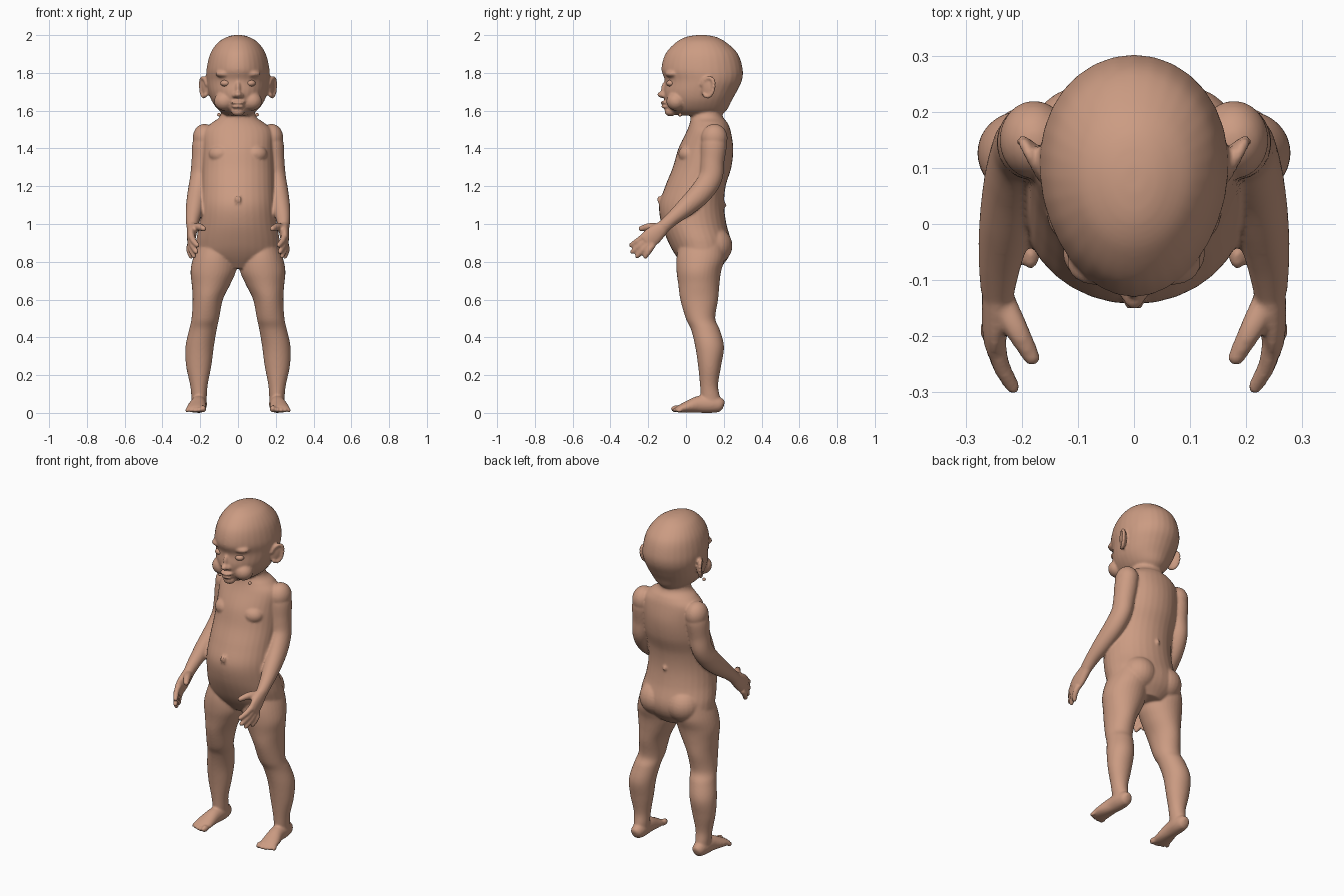
import bpy, bmesh, math
from mathutils import Vector, Matrix

skin = bpy.data.materials.new("warm skin")
skin.diffuse_color = (0.60, 0.33, 0.225, 1)


def spline(rows, n=6):
    """Catmull-Rom interpolation through rows of numbers."""
    out = []
    for i in range(len(rows) - 1):
        a, b = rows[max(i - 1, 0)], rows[i]
        c, d = rows[i + 1], rows[min(i + 2, len(rows) - 1)]
        for k in range(n):
            t = k / n
            out.append([0.5 * (2 * q + (r - p) * t + (2 * p - 5 * q + 4 * r - s) * t * t
                               + (3 * q - p - 3 * r + s) * t ** 3)
                        for p, q, r, s in zip(a, b, c, d)])
    return out + [list(rows[-1])]


def loft(bm, rows, tilt=False, taper=0.0, side=1, sides=32):
    """Skin elliptical rings (x, y, z, rx, ry); tilt turns them along the path."""
    pts = spline(rows)
    rings = []
    for i, (x, y, z, rx, ry) in enumerate(pts):
        u, v = Vector((1, 0, 0)), Vector((0, 1, 0))
        if tilt:
            t = Vector(pts[min(i + 1, len(pts) - 1)][:3]) - Vector(pts[max(i - 1, 0)][:3])
            t.normalize()
            u = (u - t * u.dot(t)).normalized()
            v = t.cross(u)
        ring = []
        for k in range(sides):
            a = 2 * math.pi * k / sides
            p = Vector((x, y, z)) + u * rx * math.cos(a) * (1 + taper * math.sin(a)) + v * ry * math.sin(a)
            ring.append(bm.verts.new((p.x * side, p.y, p.z)))
        rings.append(ring)
    for r, q in zip(rings, rings[1:]):
        for k in range(sides):
            j = (k + 1) % sides
            bm.faces.new((r[k], r[j], q[j], q[k]))
    bm.faces.new(rings[0][::-1])
    bm.faces.new(rings[-1])


def ball(bm, c, r, side=1, rot=None):
    """Ellipsoid, optionally turned and mirrored."""
    m = Matrix.Translation(c) @ (rot or Matrix()) @ Matrix.Diagonal((*r, 1))
    m = Matrix.Diagonal((side, 1, 1, 1)) @ m
    bmesh.ops.create_uvsphere(bm, u_segments=24, v_segments=16, radius=1, matrix=m)


def finish(bm, name):
    bmesh.ops.recalc_face_normals(bm, faces=bm.faces[:])
    me = bpy.data.meshes.new(name)
    bm.to_mesh(me)
    bm.free()
    me.materials.append(skin)
    for p in me.polygons:
        p.use_smooth = True
    ob = bpy.data.objects.new(name, me)
    bpy.context.collection.objects.link(ob)
    return ob


bm = bmesh.new()

# Torso and neck
loft(bm, [(0, .11, 1.64, .085, .08), (0, .11, 1.57, .095, .085), (0, .12, 1.535, .14, .1),
          (0, .12, 1.49, .182, .117), (0, .105, 1.4, .185, .145), (0, .085, 1.3, .188, .155),
          (0, .05, 1.2, .19, .16), (0, .03, 1.1, .196, .172), (0, .042, 1.0, .206, .172),
          (0, .074, .9, .222, .166), (0, .088, .83, .21, .14), (0, .09, .765, .1, .09)])

# Head, narrower towards the face
loft(bm, [(0, .08, 2.0, .02, .025), (0, .08, 1.99, .058, .08), (0, .08, 1.96, .107, .135),
          (0, .083, 1.9, .147, .192), (0, .085, 1.82, .166, .215), (0, .092, 1.76, .166, .204),
          (0, .075, 1.7, .156, .193), (0, .065, 1.65, .138, .175), (0, .062, 1.605, .105, .155),
          (0, .07, 1.575, .065, .115)], taper=.08)

# Nose, lips, chin and navel
ball(bm, (0, -.122, 1.685), (.022, .03, .018))
ball(bm, (0, -.112, 1.715), (.014, .02, .04))
ball(bm, (0, -.11, 1.643), (.04, .026, .010))
ball(bm, (0, -.106, 1.622), (.034, .026, .010))
ball(bm, (0, -.082, 1.595), (.035, .032, .025))
ball(bm, (0, -.131, 1.05), (.01, .009, .012))
ball(bm, (0, .20, 1.1), (.012, .015, .016))

for s in (1, -1):
    # Cheeks, nostrils, brows and neck folds
    ball(bm, (.072, -.052, 1.65), (.055, .052, .05), s)
    ball(bm, (.019, -.116, 1.68), (.012, .017, .012), s)
    ball(bm, (.065, -.07, 1.795), (.055, .04, .022), s)
    ball(bm, (.1, -.03, 1.578), (.012, .012, .012), s)
    ball(bm, (.009, -.143, 1.13), (.006, .01, .024), s)

    # Ear: thin shell with a raised rim
    turn = Matrix.Rotation(math.radians(-28), 4, 'Z') @ Matrix.Rotation(math.radians(-12), 4, 'X')
    ball(bm, (.172, .115, 1.725), (.014, .04, .052), s, turn)
    loop = [Vector((.006, .036 * math.cos(a), .05 * math.sin(a) * (1 + .15 * math.cos(a))))
            for a in [math.radians(d) for d in range(-110, 171, 20)]]
    for p in loop:
        ball(bm, Vector((.176, .118, 1.725)) + turn.to_3x3() @ p, (.011, .011, .011), s)

    # Shoulder, chest and buttock
    ball(bm, (.178, .15, 1.455), (.062, .07, .075), s)
    ball(bm, (.09, .015, 1.37), (.065, .055, .05), s)
    ball(bm, (.09, .142, .885), (.1, .104, .1), s)

    # Arm
    loft(bm, [(.17, .15, 1.47, .05, .055), (.18, .148, 1.42, .062, .068),
              (.188, .14, 1.33, .058, .062), (.2, .13, 1.245, .054, .062),
              (.214, .078, 1.165, .053, .06), (.228, 0, 1.09, .048, .05),
              (.239, -.07, 1.03, .038, .038), (.243, -.12, .985, .03, .035)], True, side=s)

    # Palm
    loft(bm, [(.242, -.1, 1.0, .028, .03), (.244, -.14, .967, .027, .042),
              (.247, -.18, .933, .024, .05), (.249, -.212, .906, .018, .045)], True, side=s)

    # Fingers
    tips = [(.216, -.29, .888), (.222, -.283, .853), (.233, -.258, .83), (.248, -.215, .828)]
    for i, tip in enumerate(tips):
        base = Vector((.245, -.215, .938)).lerp(Vector((.255, -.175, .89)), i / 3)
        mid = base.lerp(Vector(tip), .5) + Vector((.006, 0, 0))
        loft(bm, [(*base, .017, .017), (*mid, .016, .016), (*tip, .013, .013)], True, side=s, sides=16)
        ball(bm, tip, (.013, .013, .013), s)
    # Thumb
    loft(bm, [(.24, -.13, .975, .026, .026), (.208, -.19, .985, .021, .021),
              (.182, -.238, .975, .015, .015)], True, side=s, sides=16)
    ball(bm, (.182, -.238, .975), (.015, .015, .015), s)

    # Leg
    loft(bm, [(.12, .085, .9, .09, .12), (.125, .078, .82, .113, .128), (.131, .068, .75, .12, .118),
              (.143, .068, .68, .102, .109), (.16, .07, .6, .08, .1), (.173, .077, .5, .073, .078),
              (.186, .103, .44, .073, .076), (.203, .125, .35, .075, .076),
              (.208, .125, .25, .067, .061), (.207, .122, .15, .047, .048),
              (.206, .128, .09, .041, .05), (.206, .135, .03, .038, .05)], side=s)

    # Foot
    loft(bm, [(.206, .2, .038, .015, .018), (.206, .185, .042, .033, .036), (.206, .14, .046, .042, .046),
              (.21, .07, .045, .042, .045), (.218, .01, .032, .05, .032),
              (.222, -.035, .021, .052, .02), (.223, -.05, .018, .04, .013)], True, side=s)
    # Toes
    for i in range(5):
        r = .019 if i == 0 else .0145 - .0008 * i
        y = (-.052, -.056, -.052, -.045, -.035)[i]
        ball(bm, (.184 + (.004 if i else 0) + .0205 * i, y, r + .002), (r * .85, r * 1.5, r), s)

body = finish(bm, "body")

# Fuse the overlapping parts into one soft skin
fuse = body.modifiers.new("fuse", 'REMESH')
fuse.mode = 'VOXEL'
fuse.voxel_size = .0065
fuse.use_smooth_shade = True
soft = body.modifiers.new("soften", 'SMOOTH')
soft.factor = .5
soft.iterations = 5

# Eyeballs
for s, name in ((1, "left_eye"), (-1, "right_eye")):
    bm = bmesh.new()
    ball(bm, (.066, -.08, 1.745), (.027, .024, .018), s)
    finish(bm, name)
